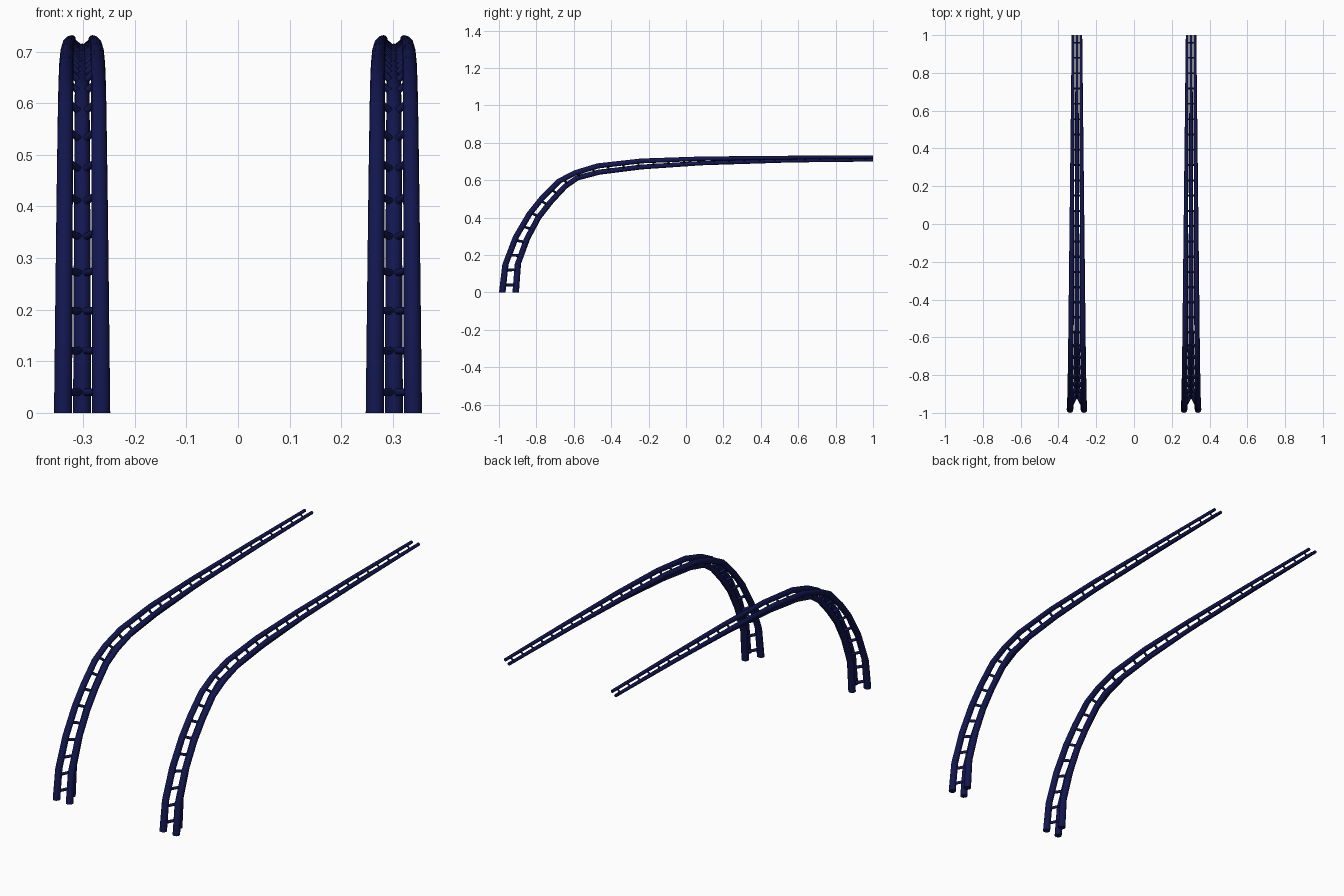
import bpy, bmesh, math
from mathutils import Vector

if "Cube" in bpy.data.objects:
    bpy.data.objects.remove(bpy.data.objects["Cube"])

navy = bpy.data.materials.new("navy")
navy.diffuse_color = (0.006, 0.008, 0.075, 1)
navy.use_nodes = True
navy.node_tree.nodes["Principled BSDF"].inputs["Base Color"].default_value = navy.diffuse_color

# Side profile of the arm: (outer y, outer z, inner y, inner z)
PROFILE = [(-1.0, 0, -0.893, 0), (-0.982, 0.15, -0.882, 0.153), (-0.925, 0.30, -0.834, 0.284),
           (-0.85, 0.428, -0.775, 0.394), (-0.78, 0.515, -0.711, 0.476), (-0.69, 0.605, -0.636, 0.557),
           (-0.60, 0.652, -0.574, 0.60), (-0.475, 0.69, -0.46, 0.63), (-0.24, 0.716, -0.236, 0.658),
           (0.085, 0.727, 0.087, 0.68), (0.556, 0.731, 0.557, 0.695), (1.0, 0.732, 1.0, 0.70)]
SIDES = 12
RUNGS = 29
CENTRE_X = 0.302

outer = [Vector((0, p[0], p[1])) for p in PROFILE]
inner = [Vector((0, p[2], p[3])) for p in PROFILE]
mids = [(a + b) / 2 for a, b in zip(outer, inner)]
dist = [0.0]
for a, b in zip(mids, mids[1:]):
    dist.append(dist[-1] + (b - a).length)
total = dist[-1]


def lerp(a, b, t):
    return a + (b - a) * t


# Chord centre lines, tapering towards the tip
radii, left, right, back, dirs = [], [], [], [], []
for o, i, s in zip(outer, inner, dist):
    t = s / total
    r = lerp(0.0175, 0.0078, t)
    off = Vector((lerp(0.037, 0.02, t), 0, 0))
    d = (o - i).normalized()
    radii.append(r)
    dirs.append(d)
    left.append(o - d * r - off)
    right.append(o - d * r + off)
    back.append(i + d * r)


def sweep(bm, points, radii, axes):
    rings = []
    for p, r, (u, v) in zip(points, radii, axes):
        rings.append([bm.verts.new(p + u * r * math.cos(a) + v * r * math.sin(a))
                      for a in (math.tau * k / SIDES for k in range(SIDES))])
    for a, b in zip(rings, rings[1:]):
        for k in range(SIDES):
            n = (k + 1) % SIDES
            bm.faces.new((a[k], a[n], b[n], b[k]))
    bm.faces.new(rings[0][::-1])
    bm.faces.new(rings[-1])


def rod(bm, a, b, r):
    d = (b - a).normalized()
    u = d.orthogonal().normalized()
    sweep(bm, [a, b], [r, r], [(u, d.cross(u))] * 2)


def at(points, s):
    for k in range(len(dist) - 1):
        if s <= dist[k + 1]:
            return lerp(points[k], points[k + 1], (s - dist[k]) / (dist[k + 1] - dist[k]))
    return points[-1]


def finish(bm, name, x):
    bmesh.ops.recalc_face_normals(bm, faces=bm.faces)
    me = bpy.data.meshes.new(name)
    bm.to_mesh(me)
    bm.free()
    me.materials.append(navy)
    ob = bpy.data.objects.new(name, me)
    ob.location.x = x
    bpy.context.collection.objects.link(ob)
    bpy.ops.object.select_all(action='DESELECT')
    ob.select_set(True)
    bpy.context.view_layer.objects.active = ob
    bpy.ops.object.shade_smooth_by_angle(angle=math.radians(40))


for side, x in (("left", -CENTRE_X), ("right", CENTRE_X)):
    # Three tapered tubes
    axes = [(Vector((1, 0, 0)), d) for d in dirs]
    for name, pts in (("outer_tube_a", left), ("outer_tube_b", right), ("inner_tube", back)):
        bm = bmesh.new()
        sweep(bm, pts, radii, axes)
        finish(bm, f"{side}_{name}", x)
    # Paired rungs joining the outer tubes to the inner tube
    bm = bmesh.new()
    for k in range(RUNGS):
        s = 0.04 + k * (total - 0.08) / (RUNGS - 1)
        r = lerp(0.0075, 0.004, s / total)
        for pts in (left, right):
            rod(bm, at(pts, s), at(back, s), r)
    finish(bm, f"{side}_rungs", x)
